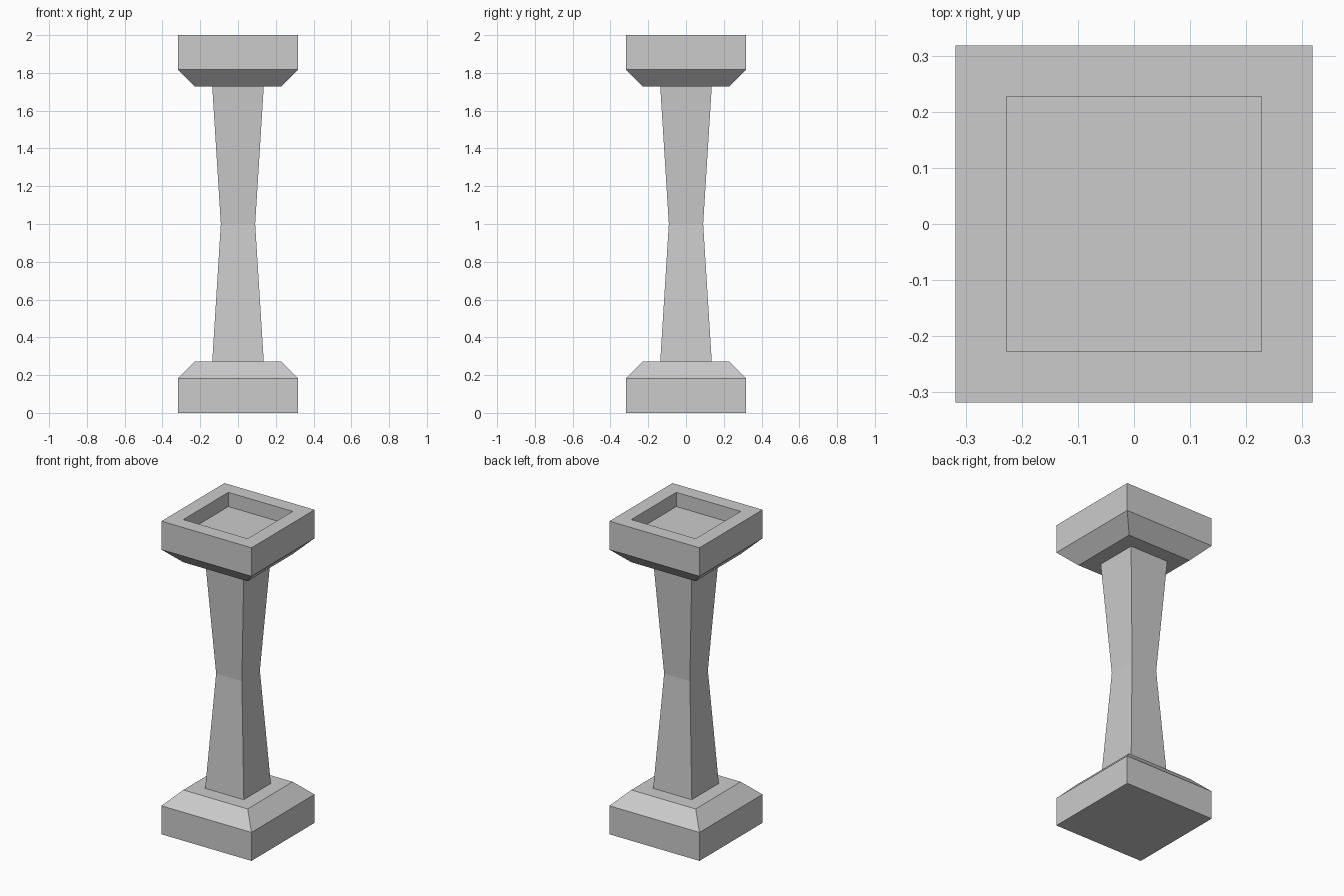
import bpy
import bmesh

if "Cube" in bpy.data.objects:
    bpy.data.objects.remove(bpy.data.objects["Cube"])

U = 1 / 11  # the pedestal is 22 units tall


def square_loft(name, profile, cap=True):
    """Stack square rings given as (half width, z) in units; optionally cap both ends."""
    bm = bmesh.new()
    rings = []
    for r, z in profile:
        rings.append([bm.verts.new((sx * r * U, sy * r * U, z * U))
                      for sx, sy in ((-1, -1), (1, -1), (1, 1), (-1, 1))])
    for low, high in zip(rings, rings[1:]):
        for i in range(4):
            j = (i + 1) % 4
            bm.faces.new((low[i], low[j], high[j], high[i]))
    if cap:
        bm.faces.new(rings[0][::-1])
        bm.faces.new(rings[-1])
    mesh = bpy.data.meshes.new(name)
    bm.to_mesh(mesh)
    bm.free()
    obj = bpy.data.objects.new(name, mesh)
    bpy.context.collection.objects.link(obj)
    return obj


# Chamfered base block
block = [(3.5, 0), (3.5, 2), (2.5, 3)]
square_loft("base", block)

# Shaft pinched at mid height, ends hidden against the blocks
square_loft("shaft", [(1.5, 3), (1, 11), (1.5, 19)], cap=False)

# Top block: the base flipped, with a square recess sunk into its top
flipped = [(r, 22 - z) for r, z in reversed(block)]
square_loft("capital", flipped + [(2.5, 22), (2.5, 21)])
